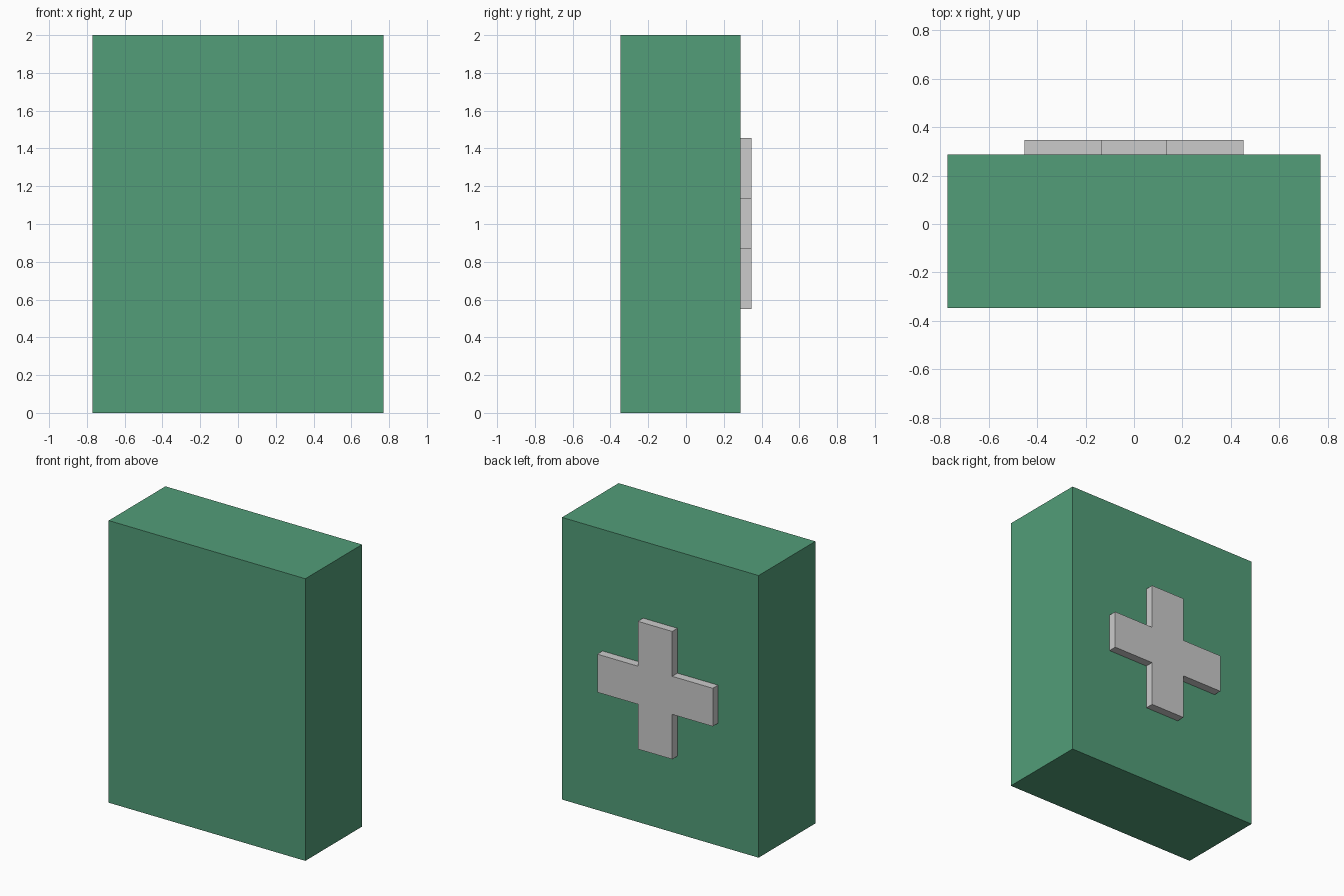
import bpy
import bmesh

if "Cube" in bpy.data.objects:
    bpy.data.objects.remove(bpy.data.objects["Cube"])


def extrude_profile(name, points, y0, y1):
    """Extrude an (x, z) outline from y0 to y1."""
    bm = bmesh.new()
    face = bm.faces.new([bm.verts.new((x, y0, z)) for x, z in points])
    ext = bmesh.ops.extrude_face_region(bm, geom=[face])
    verts = [g for g in ext["geom"] if isinstance(g, bmesh.types.BMVert)]
    bmesh.ops.translate(bm, vec=(0, y1 - y0, 0), verts=verts)
    bmesh.ops.recalc_face_normals(bm, faces=bm.faces[:])
    mesh = bpy.data.meshes.new(name)
    bm.to_mesh(mesh)
    bm.free()
    obj = bpy.data.objects.new(name, mesh)
    bpy.context.collection.objects.link(obj)
    return obj


W = 0.771                       # half width of the case
FRONT, BACK, TIP = -0.347, 0.288, 0.347
R, A, CZ = 0.453, 0.135, 1.003  # cross reach, arm half width, centre height

# Case body
case = extrude_profile("case_body", [(-W, 0), (W, 0), (W, 2), (-W, 2)], FRONT, BACK)
green = bpy.data.materials.new("green")
green.diffuse_color = (0.085, 0.34, 0.19, 1)
green.use_nodes = True
green.node_tree.nodes["Principled BSDF"].inputs["Base Color"].default_value = green.diffuse_color
case.data.materials.append(green)

# Raised cross: one quarter outline turned four times
outline = []
quarter = [(R, -A), (R, A), (A, A)]
for _ in range(4):
    outline += [(x, z + CZ) for x, z in quarter]
    quarter = [(-z, x) for x, z in quarter]
extrude_profile("raised_cross", outline, BACK, TIP)
